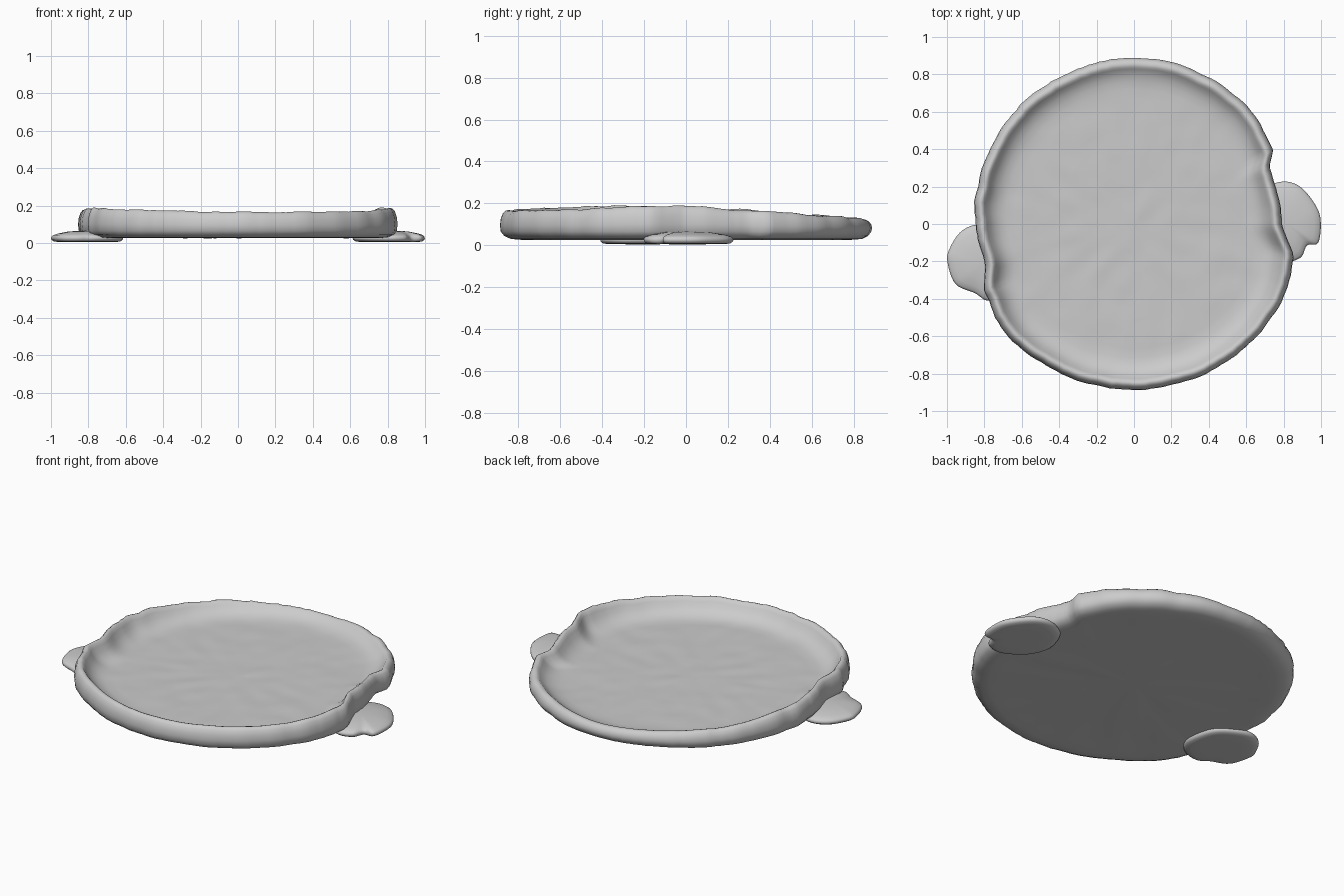
import bpy, bmesh, math
from mathutils import Vector, noise

if "Cube" in bpy.data.objects:
    bpy.data.objects.remove(bpy.data.objects["Cube"])

SEG = 180


def lerp_table(table, a):
    """Smooth periodic lookup of (degrees, value) pairs."""
    t = table + [(table[0][0] + 360, table[0][1])]
    for (a0, v0), (a1, v1) in zip(t, t[1:]):
        if a0 <= a <= a1:
            f = (a - a0) / (a1 - a0)
            f = f * f * (3 - 2 * f)
            return v0 + (v1 - v0) * f
    return t[0][1]


def loft(name, rings, bottom, top):
    """Skin closed rings from bottom centre to top centre."""
    bm = bmesh.new()
    rows = [[bm.verts.new(p) for p in r] for r in rings]
    n = len(rows[0])
    lo, hi = bm.verts.new(bottom), bm.verts.new(top)
    for i in range(n):
        j = (i + 1) % n
        bm.faces.new((lo, rows[0][j], rows[0][i]))
        bm.faces.new((hi, rows[-1][i], rows[-1][j]))
        for r0, r1 in zip(rows, rows[1:]):
            bm.faces.new((r0[i], r0[j], r1[j], r1[i]))
    bmesh.ops.recalc_face_normals(bm, faces=bm.faces)
    for f in bm.faces:
        f.smooth = True
    me = bpy.data.meshes.new(name)
    bm.to_mesh(me)
    bm.free()
    ob = bpy.data.objects.new(name, me)
    bpy.context.collection.objects.link(ob)
    return ob


# Hand-shaped dish: outer radius and rim height around the circle
RADIUS = [(0, .79), (12, .785), (22, .785), (29, .845), (50, .875), (90, .89),
          (120, .88), (150, .87), (172, .86), (182, .842), (194, .825),
          (206, .877), (222, .902), (240, .89), (270, .885), (315, .89),
          (335, .89), (347, .872)]
HEIGHT = [(0, .187), (25, .165), (50, .14), (90, .122), (135, .142),
          (165, .175), (200, .188), (225, .178), (270, .165), (320, .17),
          (345, .185)]


def dish_ring(inset=None, scale=None, z=0.0, rim=0.0, ripple=0.0):
    """z is absolute; rim blends it towards the local rim height."""
    pts = []
    for i in range(SEG):
        deg = 360 * i / SEG
        a = math.radians(deg)
        R, h = lerp_table(RADIUS, deg), lerp_table(HEIGHT, deg)
        d = Vector((math.cos(a), math.sin(a), 0))
        bump = noise.noise(d * 9 + Vector((0, 0, z * 4))) \
            + .6 * noise.noise(d * 21 + Vector((3, 1, 0)))
        r = R - inset if scale is None else (R - .17) * scale
        r += bump * .007 * ripple
        zz = z * (1 - rim) + h * rim + bump * .006 * ripple * rim
        if scale is not None:
            zz += .004 * noise.noise(d * r * 9 + Vector((0, 0, z * 50)))
        pts.append(d * r + Vector((0, 0, zz)))
    return pts


rings = [dish_ring(scale=s, z=.028) for s in (.2, .4, .6, .8, 1)]
rings += [dish_ring(inset=i, z=z, rim=b, ripple=n) for i, z, b, n in (
    (.10, .026, 0, .2), (.05, .030, 0, .6), (.02, .044, 0, 1),
    (.004, .065, 0, 1), (0, .065, .3, 1), (.004, .065, .6, 1),
    (.014, .065, .85, 1), (.025, .065, .96, 1), (.036, .065, 1, 1),
    (.048, .065, .96, 1), (.060, .07, .78, .9), (.078, .075, .5, .7),
    (.10, .077, .27, .6), (.13, .077, .1, .3))]
rings += [dish_ring(scale=k / 14, z=.077) for k in range(14, 0, -1)]
loft("dish", rings, (0, 0, .028), (0, 0, .077))


# Flattened lug handles tucked under both sides of the dish
def lug(name, outline):
    n = len(outline)
    P = [Vector((x, y, 0)) for x, y in outline]
    c = sum(P, Vector()) / n
    curve = []
    for i in range(n):
        p0, p1, p2, p3 = (P[(i + k) % n] for k in (-1, 0, 1, 2))
        for s in range(6):
            t = s / 6
            curve.append(.5 * (2 * p1 + (p2 - p0) * t
                               + (2 * p0 - 5 * p1 + 4 * p2 - p3) * t * t
                               + (3 * p1 - p0 - 3 * p2 + p3) * t ** 3))
    prof = ((.5, .005), (.8, .005), (.93, .009), (.985, .017), (1, .026),
            (.985, .035), (.94, .042), (.8, .051), (.5, .062))
    loft(name, [[c + (p - c) * s + Vector((0, 0, z)) for p in curve]
                for s, z in prof], c + Vector((0, 0, .004)),
         c + Vector((0, 0, .066)))


lug("right_lug", [(.62, .06), (.67, .17), (.78, .225), (.88, .205), (.965, .11),
                  (.998, .02), (.985, -.10), (.925, -.115), (.89, -.18),
                  (.80, -.20), (.68, -.13), (.62, -.03)])
lug("left_lug", [(-.62, -.20), (-.66, -.09), (-.76, -.02), (-.85, -.005),
                 (-.93, -.045), (-.985, -.13), (-.998, -.20), (-.955, -.32),
                 (-.85, -.37), (-.78, -.41), (-.68, -.38), (-.62, -.30)])
